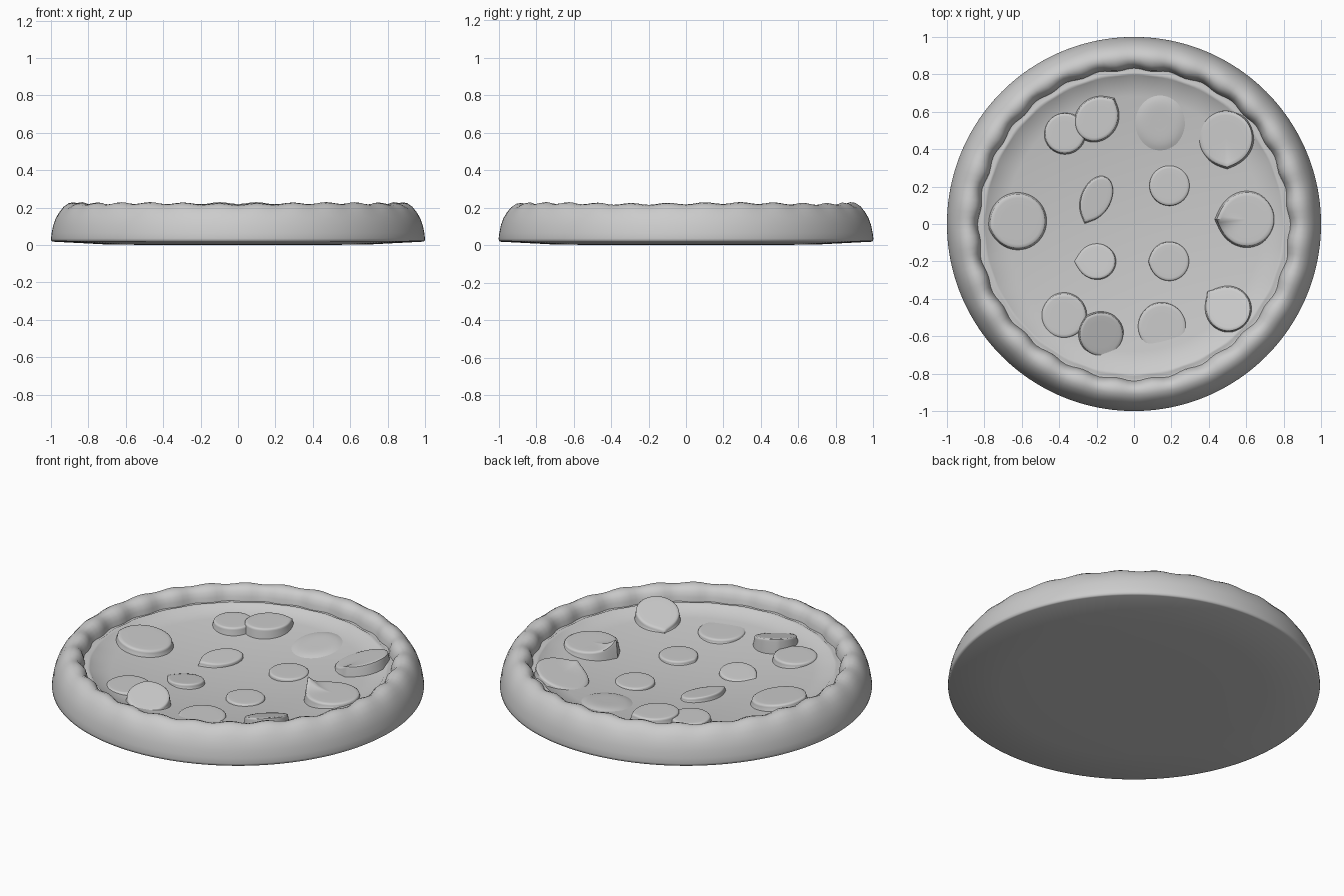
import bpy
import bmesh
from math import sin, cos, pi, radians, exp, atan2, hypot, tau

cube = bpy.data.objects.get("Cube")
if cube:
    bpy.data.objects.remove(cube, do_unlink=True)

# Single baked grey colour
grey = bpy.data.materials.new("plain_grey")
grey.use_nodes = True
colour = (0.6, 0.6, 0.6, 1)
grey.diffuse_color = colour
grey.node_tree.nodes["Principled BSDF"].inputs["Base Color"].default_value = colour


def floor_z(r):
    """Height of the gently dished filling at a distance from the middle."""
    return 0.07 + 0.1 * r * r


def ring_mesh(name, rings, first, last=None, sharp=50):
    """Skin closed rings of points, fanning to a first and optional last point."""
    bm = bmesh.new()
    loops = [[bm.verts.new(p) for p in ring] for ring in rings]
    n = len(loops[0])
    for a, b in zip(loops, loops[1:]):
        for i in range(n):
            j = (i + 1) % n
            bm.faces.new((a[i], b[i], b[j], a[j]))
    for point, loop in ((first, loops[0]), (last, loops[-1])):
        if point is not None:
            v = bm.verts.new(point)
            for i in range(n):
                bm.faces.new((v, loop[i], loop[(i + 1) % n]))
    bmesh.ops.recalc_face_normals(bm, faces=bm.faces)
    mesh = bpy.data.meshes.new(name)
    bm.to_mesh(mesh)
    bm.free()
    mesh.materials.append(grey)
    obj = bpy.data.objects.new(name, mesh)
    bpy.context.collection.objects.link(obj)
    bpy.ops.object.select_all(action="DESELECT")
    obj.select_set(True)
    bpy.context.view_layer.objects.active = obj
    bpy.ops.object.shade_smooth_by_angle(angle=radians(sharp))
    # Outward winding check for the open topping shells
    if last is None and obj.data.polygons[-1].normal.z < 0:
        obj.data.flip_normals()
    return obj


# Dough: dished filling, raised lip, puffy crust and shallow underside
BUMPS = 28
SEGMENTS = BUMPS * 6
profile = [(k * 0.0975, floor_z(k * 0.0975)) for k in range(1, 9)]
profile += [(0.795, 0.146), (0.81, 0.15), (0.822, 0.143), (0.83, 0.145),
            (0.835, 0.17), (0.845, 0.195), (0.862, 0.213), (0.885, 0.222),
            (0.91, 0.218), (0.935, 0.202), (0.957, 0.175), (0.975, 0.142),
            (0.988, 0.105), (0.996, 0.065), (1.0, 0.035), (0.998, 0.022),
            (0.99, 0.018), (0.7, 0.003), (0.4, 0)]


def dough_ring(r, z):
    ring = []
    for i in range(SEGMENTS):
        a = tau * i / SEGMENTS
        wave = sin(BUMPS * a - pi / 2) + 0.5 * sin(5 * a)
        inner = exp(-((r - 0.845) / 0.035) ** 2) * (z > 0.13)
        top = max(0, z - 0.15) / 0.07
        rr = r - 0.008 * wave * inner
        ring.append((rr * cos(a), rr * sin(a), z + 0.005 * wave * top))
    return ring


ring_mesh("crust_and_filling", [dough_ring(r, z) for r, z in profile],
          (0, 0, floor_z(0)), (0, 0, 0), 60)


def topping(index, x, y, r, z, tip=0, tip_len=0, tilt=0, rise=0, squash=1, lift=0):
    """Thin slice with an optional pointed corner and one raised side."""
    n = 56
    tip, tilt = radians(tip), radians(tilt)

    def point(i, scale, drop):
        a = tau * i / n
        d = atan2(sin(a), cos(a))
        peak = exp(-abs(d) / 0.28)
        rr = r * scale * (1 + tip_len * peak)
        u, v = rr * cos(a), rr * sin(a) * squash
        px = x + u * cos(tip) - v * sin(tip)
        py = y + u * sin(tip) + v * cos(tip)
        ground = floor_z(hypot(px, py))
        if drop is None:
            return px, py, ground - 0.004
        slope = ((px - x) * cos(tilt) + (py - y) * sin(tilt)) / r
        top = z + rise * slope + lift * peak * scale ** 3
        return px, py, max(ground - 0.003, top - drop)

    shells = ((0.3, 0), (0.6, 0), (0.85, 0), (0.95, 0.001), (0.99, 0.005),
              (1, 0.012), (1.01, 0.02), (1.06, None))
    rings = [[point(i, s, d) for i in range(n)] for s, d in shells]
    ring_mesh("topping_slice_%02d" % index, rings, (x, y, z))


# Toppings: x, y, radius, height, tip angle, tip length, tilt angle, rise, squash, lift
slices = [
    (-0.37, 0.485, 0.107, 0.138),
    (-0.2, 0.56, 0.122, 0.15, 50, 0.15, 0, 0, 0.88),
    (0.49, 0.46, 0.143, 0.15, -87, 0.1, 5, 0.045, 1, 0.02),
    (-0.62, 0.015, 0.146, 0.145, 195, 0.05, 180, 0.02),
    (0.605, 0.025, 0.144, 0.142, 180, 0.14, 0, 0, 1, 0.06),
    (0.19, 0.205, 0.107, 0.092),
    (0.19, -0.2, 0.104, 0.094, 180, 0.08),
    (-0.2, 0.14, 0.12, 0.1, -115, 0.22, 160, 0.015, 0.65),
    (-0.2, -0.2, 0.1, 0.095, 180, 0.22, -60, 0.012, 0.95),
    (-0.375, -0.49, 0.118, 0.128),
    (-0.175, -0.59, 0.115, 0.15, 130, 0.06, 125, 0.035),
    (0.15, -0.55, 0.128, 0.112),
    (0.505, -0.455, 0.117, 0.165, 140, 0.25, -45, 0.04),
]
for number, spec in enumerate(slices, 1):
    topping(number, *spec)

# Soft mound where one slice is buried under the filling
mound = []
for s in range(1, 9):
    t = s / 8
    swell = 0.014 * (1 - t ** 5) - 0.001
    mound.append([])
    for i in range(48):
        a = tau * i / 48
        px, py = 0.14 + 0.135 * t * cos(a), 0.54 + 0.15 * t * sin(a)
        mound[-1].append((px, py, floor_z(hypot(px, py)) + swell))
ring_mesh("buried_slice", mound, (0.14, 0.54, floor_z(0.56) + 0.013))
